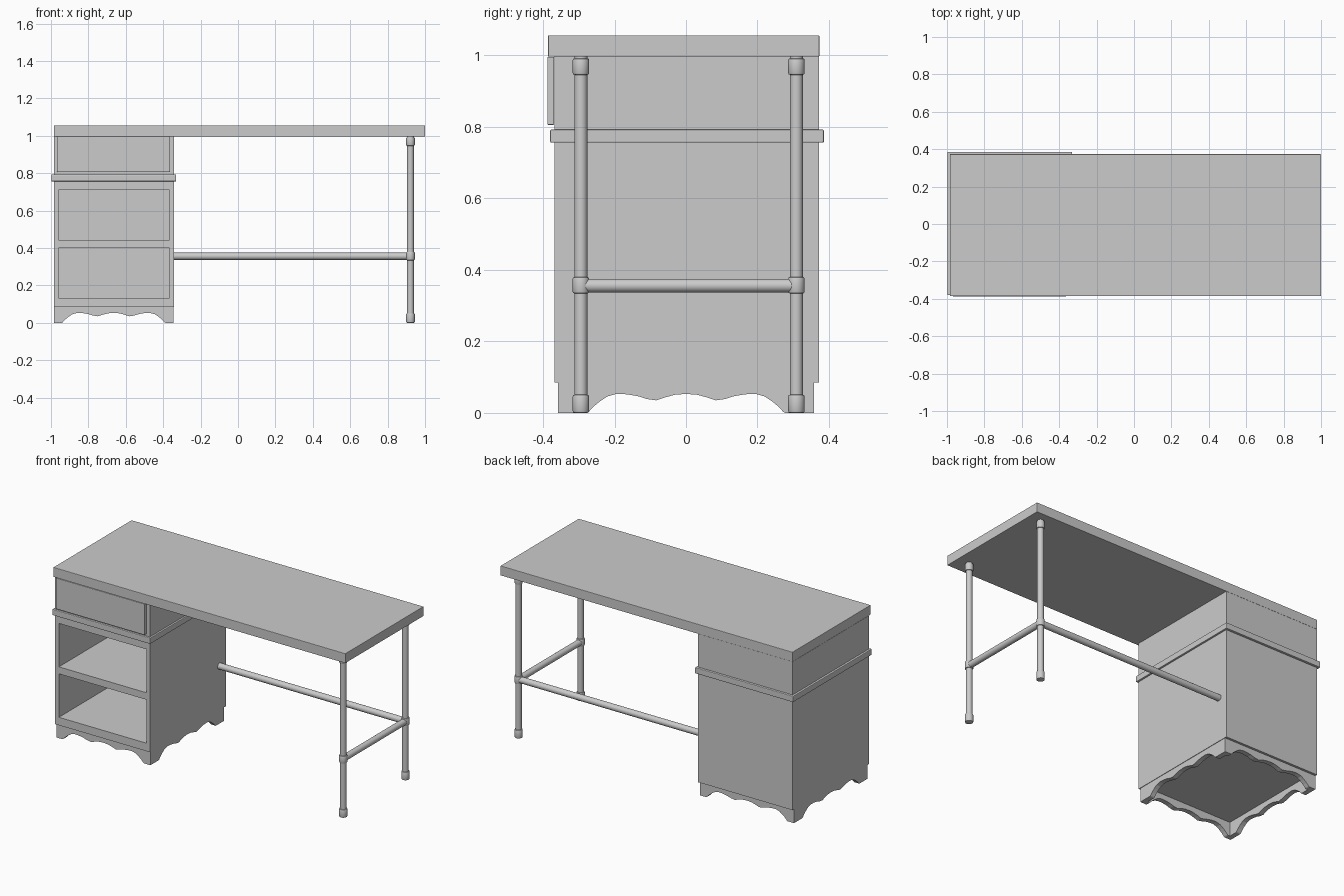
import bpy, bmesh, math
from mathutils import Vector

if "Cube" in bpy.data.objects:
    bpy.data.objects.remove(bpy.data.objects["Cube"])


def finish(bm, name):
    bmesh.ops.recalc_face_normals(bm, faces=bm.faces)
    me = bpy.data.meshes.new(name)
    bm.to_mesh(me)
    bm.free()
    ob = bpy.data.objects.new(name, me)
    bpy.context.collection.objects.link(ob)
    return ob


def box(name, x, y, z, bevel=0.0):
    bm = bmesh.new()
    bmesh.ops.create_cube(bm, size=1)
    for v in bm.verts:
        v.co = Vector([(r[0] + r[1]) / 2 + c * (r[1] - r[0]) for r, c in zip((x, y, z), v.co)])
    if bevel:
        bmesh.ops.bevel(bm, geom=bm.edges[:], offset=bevel, segments=2, affect='EDGES', profile=0.5)
    return finish(bm, name)


def rod(name, a, b, r, bevel=0.0):
    a, b = Vector(a), Vector(b)
    bm = bmesh.new()
    bmesh.ops.create_cone(bm, cap_ends=True, segments=24, radius1=r, radius2=r, depth=(b - a).length)
    if bevel:
        rims = [e for e in bm.edges if abs(e.verts[0].co.z - e.verts[1].co.z) < 1e-5]
        bmesh.ops.bevel(bm, geom=rims, offset=bevel, segments=2, affect='EDGES', profile=0.5)
    rot = Vector((0, 0, 1)).rotation_difference(b - a)
    for v in bm.verts:
        v.co = rot @ v.co + (a + b) / 2
    ob = finish(bm, name)
    bpy.context.view_layer.objects.active = ob
    ob.select_set(True)
    bpy.ops.object.shade_smooth_by_angle(angle=math.radians(35))
    ob.select_set(False)
    return ob


# Desktop
box("desktop", (-0.985, 1.0), (-0.386, 0.373), (0.997, 1.056), 0.002)

# Cabinet carcass with two open compartments
carcass = box("cabinet", (-0.985, -0.342), (-0.368, 0.372), (0.085, 0.997))
for z in ((0.134, 0.401), (0.444, 0.711)):
    cut = box("compartment_cutter", (-0.960, -0.366), (-0.5, 0.345), z)
    cut.hide_render = True
    mod = carcass.modifiers.new("compartment", 'BOOLEAN')
    mod.object = cut
    mod.operation = 'DIFFERENCE'
    mod.solver = 'EXACT'
    bpy.context.view_layer.objects.active = carcass
    bpy.ops.object.modifier_apply(modifier=mod.name)
    bpy.data.objects.remove(cut)

# Drawer front and waist moulding
box("drawer_front", (-0.967, -0.364), (-0.388, -0.369), (0.806, 0.996), 0.002)
box("waist_moulding", (-0.998, -0.331), (-0.380, 0.386), (0.756, 0.793), 0.004)

# Scalloped base boards: half of the lower outline, mirrored
HALF = [(0.272, 0.003), (0.258, 0.018), (0.24, 0.033), (0.22, 0.046), (0.195, 0.053),
        (0.165, 0.052), (0.135, 0.047), (0.11, 0.039), (0.083, 0.035), (0.06, 0.043),
        (0.03, 0.051), (0.0, 0.053)]
CX, T = -0.665, 0.03


def base_board(name, half, axis, inner, outer):
    side = [(half, 0.086), (half, 0.0), (0.277, 0.0)] + HALF
    pts = side + [(-u, z) for u, z in reversed(side[:-1])]
    bm = bmesh.new()
    rows = [[bm.verts.new((CX + u, d, z) if axis == 'X' else (CX + d, u, z)) for u, z in pts]
            for d in (inner, outer)]
    bm.faces.new(rows[0])
    bm.faces.new(rows[1])
    n = len(pts)
    for i in range(n):
        j = (i + 1) % n
        bm.faces.new((rows[0][i], rows[0][j], rows[1][j], rows[1][i]))
    return finish(bm, name)


for s, fb, lr in ((-1, "front", "left"), (1, "back", "right")):
    base_board(fb + "_base_board", 0.32, 'X', s * (0.358 - T), s * 0.358)
    base_board(lr + "_base_board", 0.358 - T, 'Y', s * (0.32 - T), s * 0.32)

# Pipe legs with collars
LX, YF, YB, BZ = 0.922, -0.294, 0.309, 0.356
for name, y in (("front", YF), ("back", YB)):
    rod(name + "_leg", (LX, y, 0.003), (LX, y, 0.998), 0.018)
    for part, z0, z1 in (("foot", 0.0, 0.051), ("joint", 0.334, 0.380), ("top", 0.946, 0.992)):
        rod(f"{name}_{part}_collar", (LX, y, z0), (LX, y, z1), 0.023, 0.005)

# Pipe stretchers
rod("side_stretcher", (LX, YF, BZ), (LX, YB, BZ), 0.019)
rod("long_stretcher", (-0.345, YB, BZ), (LX, YB, BZ), 0.019)
